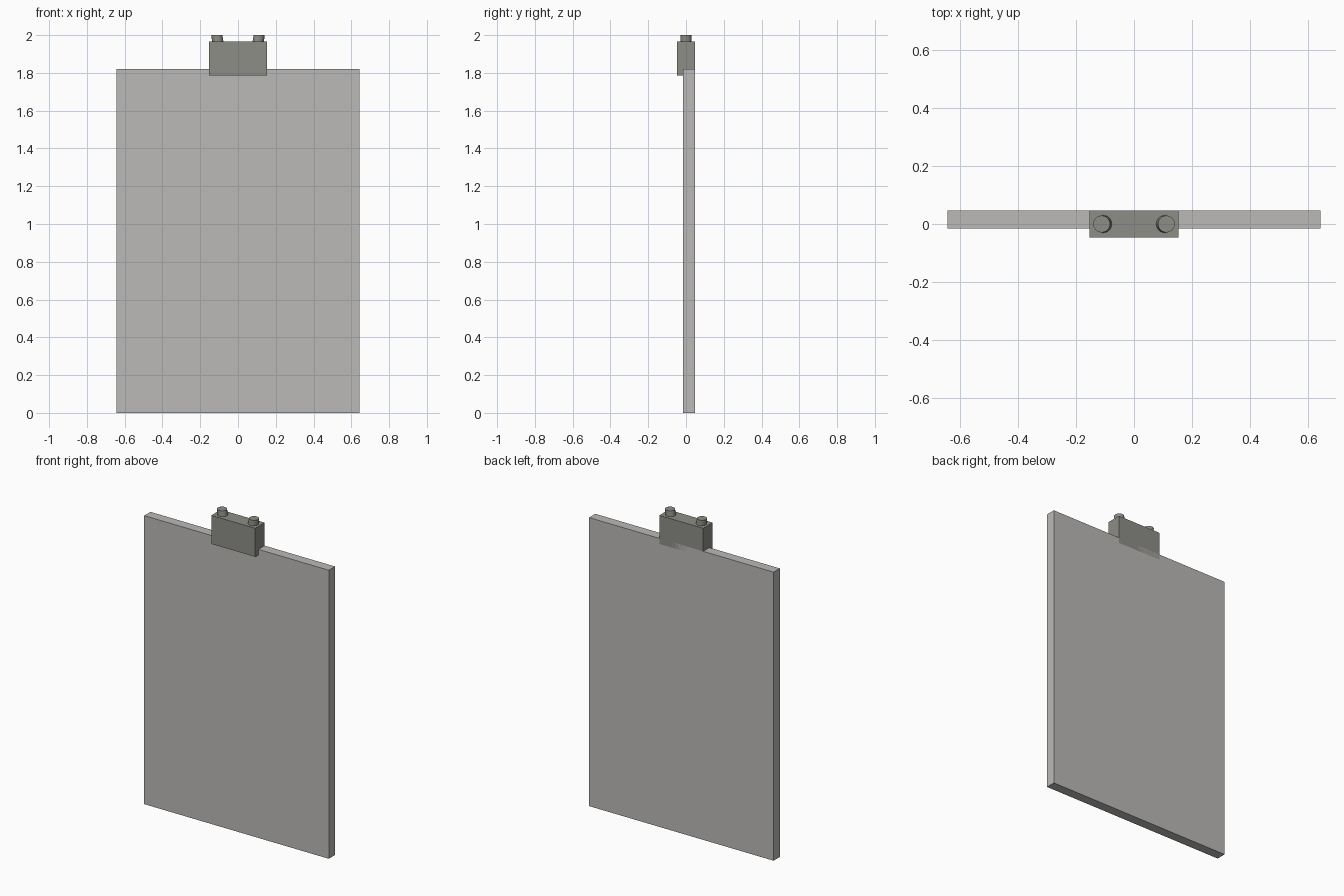
import bpy, bmesh, math
from mathutils import Vector

if "Cube" in bpy.data.objects:
    bpy.data.objects.remove(bpy.data.objects["Cube"])


def material(name, c):
    m = bpy.data.materials.new(name)
    m.diffuse_color = (c[0], c[1], c[2], 1)
    m.use_nodes = True
    m.node_tree.nodes["Principled BSDF"].inputs["Base Color"].default_value = m.diffuse_color
    return m


light = material("light grey", (0.50, 0.49, 0.48))
dark = material("dark grey", (0.27, 0.27, 0.245))


def finish(name, bm, mat):
    me = bpy.data.meshes.new(name)
    bm.to_mesh(me)
    bm.free()
    me.materials.append(mat)
    ob = bpy.data.objects.new(name, me)
    bpy.context.collection.objects.link(ob)
    return ob


def box(name, lo, hi, mat):
    bm = bmesh.new()
    bmesh.ops.create_cube(bm, size=1)
    for v in bm.verts:
        v.co = Vector([lo[i] + (v.co[i] + 0.5) * (hi[i] - lo[i]) for i in range(3)])
    return finish(name, bm, mat)


def peg(name, side):
    # short round stub leaning outward, with a level top
    z0, z1 = 1.95, 2.0
    bm = bmesh.new()
    bmesh.ops.create_cone(bm, cap_ends=True, segments=24, radius1=0.031,
                          radius2=0.029, depth=z1 - z0)
    for v in bm.verts:
        v.co.x += side * (0.112 if v.co.z > 0 else 0.105)
        v.co.z += (z0 + z1) / 2
    for f in bm.faces:
        f.smooth = abs(f.normal.z) < 0.7
    for e in bm.edges:
        e.smooth = not any(abs(f.normal.z) > 0.7 for f in e.link_faces)
    return finish(name, bm, dark)


# hanging panel and its top bracket
box("panel", (-0.644, -0.015, 0), (0.644, 0.047, 1.82), light)
box("bracket", (-0.153, -0.047, 1.785), (0.153, 0.047, 1.965), dark)
for side, label in ((-1, "left"), (1, "right")):
    peg("peg_" + label, side)
